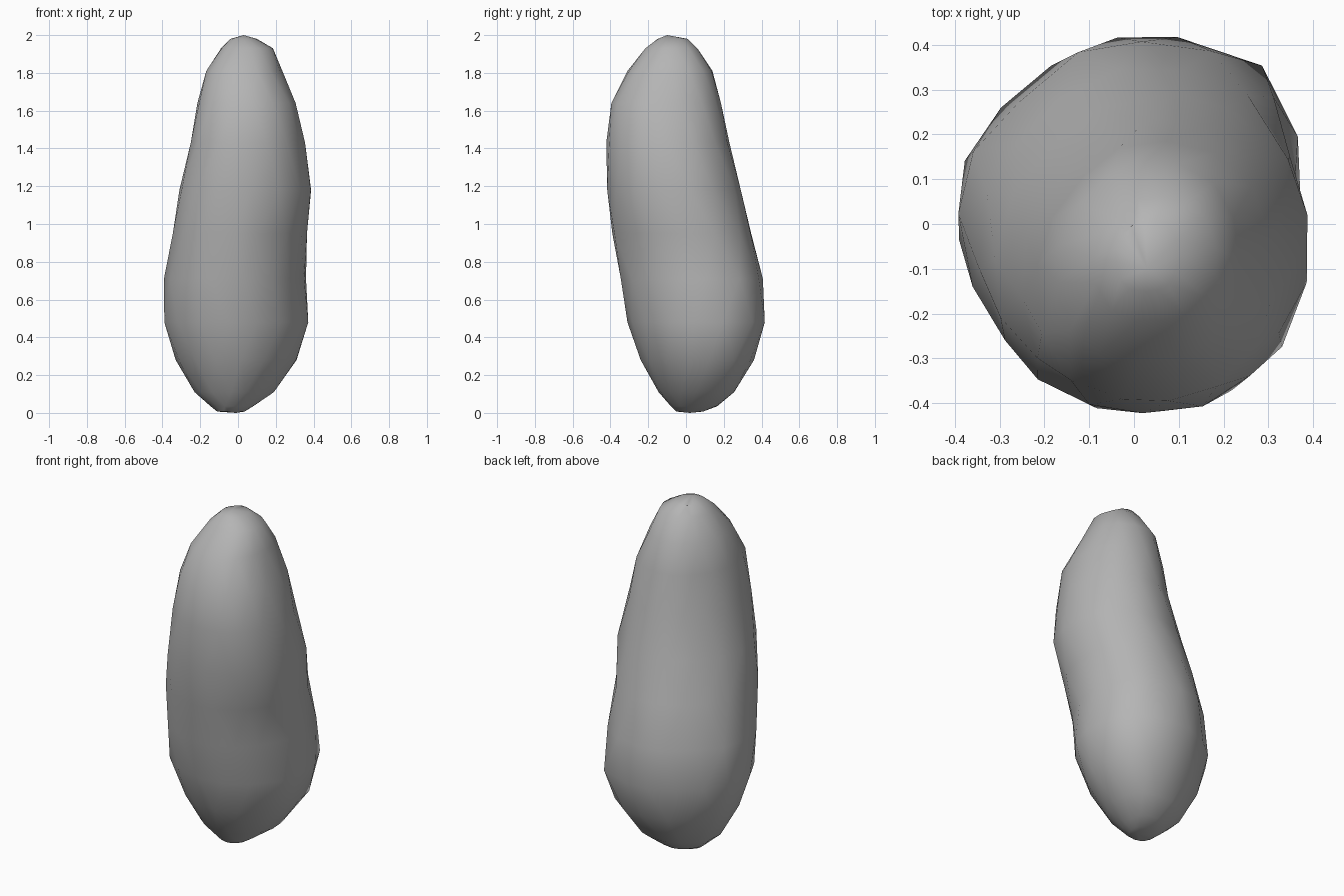
import bpy, bmesh, math, random

cube = bpy.data.objects.get("Cube")
if cube:
    bpy.data.objects.remove(cube, do_unlink=True)

random.seed(4)
SIDES = 15

# Ring extents: height, x min, x max, y min, y max
RINGS = [
    (0.007, -0.11, 0.035, -0.05, 0.09),
    (0.035, -0.145, 0.08, -0.08, 0.165),
    (0.11, -0.23, 0.19, -0.145, 0.255),
    (0.28, -0.33, 0.31, -0.24, 0.36),
    (0.48, -0.39, 0.372, -0.31, 0.417),
    (0.71, -0.392, 0.36, -0.345, 0.407),
    (0.95, -0.345, 0.365, -0.39, 0.345),
    (1.18, -0.31, 0.387, -0.417, 0.29),
    (1.43, -0.25, 0.355, -0.422, 0.23),
    (1.64, -0.215, 0.305, -0.395, 0.185),
    (1.81, -0.168, 0.235, -0.31, 0.14),
    (1.93, -0.09, 0.185, -0.215, 0.06),
    (1.98, -0.04, 0.10, -0.15, 0.01),
]

# Corner fullness by height, one value per quadrant counter-clockwise from +x +y
CORNERS = [
    (0.6, (0.12, -0.09, 0.02, -0.04)),
    (1.2, (0.04, -0.08, 0.07, 0.0)),
    (1.8, (0.05, -0.06, 0.10, 0.03)),
]


def fullness(z, quadrant):
    for (z0, a), (z1, b) in zip(CORNERS, CORNERS[1:]):
        if z <= z1:
            t = max(0, (z - z0) / (z1 - z0))
            return a[quadrant] + (b[quadrant] - a[quadrant]) * t
    return CORNERS[-1][1][quadrant]


def fit(values, low, high):
    a, b = min(values), max(values)
    return [low + (v - a) / (b - a) * (high - low) for v in values]


def ring_points(index, z, x0, x1, y0, y1):
    """Uneven oval with full or flat corners that exactly fills its extents."""
    xs, ys = [], []
    for i in range(SIDES):
        a = 2 * math.pi * (i + 0.5 * (index % 2) + random.uniform(-0.12, 0.12)) / SIDES
        quadrant = int(a // (math.pi / 2)) % 4
        r = 1 + fullness(z, quadrant) * math.sin(2 * a) ** 2 + random.uniform(-0.01, 0.01)
        xs.append(r * math.cos(a))
        ys.append(r * math.sin(a))
    return [(x, y, z) for x, y in zip(fit(xs, x0, x1), fit(ys, y0, y1))]


# Stone body: staggered rings joined by triangles
bm = bmesh.new()
loops = [[bm.verts.new(p) for p in ring_points(k, *ring)] for k, ring in enumerate(RINGS)]
for k in range(len(loops) - 1):
    low, high = loops[k], loops[k + 1]
    for i in range(SIDES):
        j = (i + 1) % SIDES
        if k % 2 == 0:
            bm.faces.new((low[i], low[j], high[i]))
            bm.faces.new((low[j], high[j], high[i]))
        else:
            bm.faces.new((low[i], low[j], high[j]))
            bm.faces.new((low[i], high[j], high[i]))

# Blunt ends
for loop, tip in ((loops[0], (-0.01, 0.02, 0)), (loops[-1], (0.03, -0.10, 2))):
    v = bm.verts.new(tip)
    for i in range(SIDES):
        bm.faces.new((loop[i], loop[(i + 1) % SIDES], v))
bmesh.ops.recalc_face_normals(bm, faces=bm.faces)

mesh = bpy.data.meshes.new("stone")
bm.to_mesh(mesh)
bm.free()
stone = bpy.data.objects.new("stone", mesh)
bpy.context.collection.objects.link(stone)

# Plain grey stone colour
grey = bpy.data.materials.new("stone grey")
grey.use_nodes = True
colour = (0.46, 0.46, 0.46, 1)
grey.diffuse_color = colour
grey.node_tree.nodes["Principled BSDF"].inputs["Base Color"].default_value = colour
mesh.materials.append(grey)

# Soft shading with crisp chips
bpy.ops.object.select_all(action="DESELECT")
stone.select_set(True)
bpy.context.view_layer.objects.active = stone
bpy.ops.object.shade_smooth_by_angle(angle=math.radians(35))
